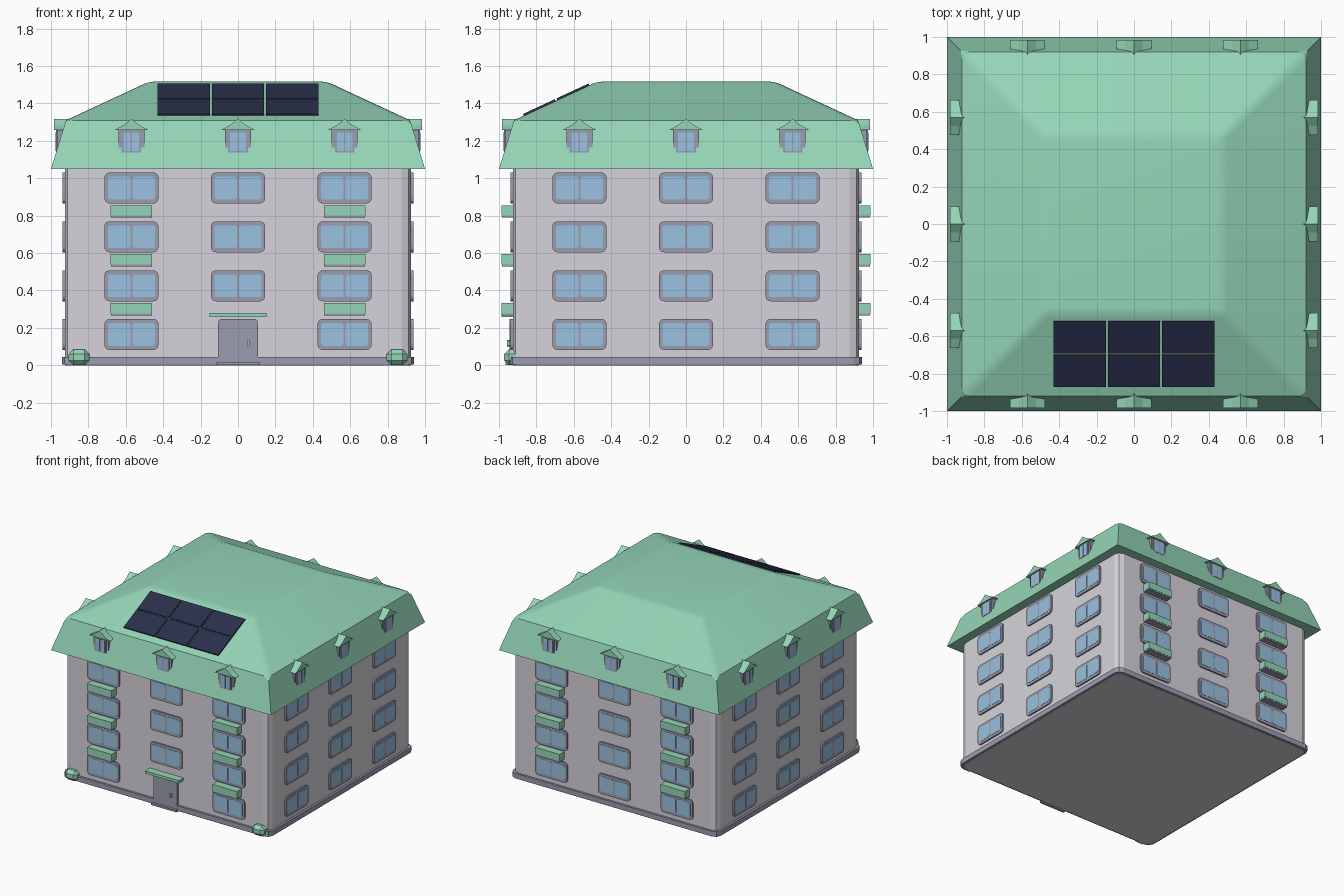
import bpy, bmesh, math
from mathutils import Matrix

cube = bpy.data.objects.get("Cube")
if cube:
    bpy.data.objects.remove(cube, do_unlink=True)


def material(name, rgb):
    lin = [((c / 255 + 0.055) / 1.055) ** 2.4 for c in rgb] + [1]
    m = bpy.data.materials.new(name)
    m.use_nodes = True
    m.diffuse_color = lin
    m.node_tree.nodes["Principled BSDF"].inputs["Base Color"].default_value = lin
    return m


GREEN = material("mint_green", (149, 214, 184))
WALL = material("pale_wall", (214, 212, 219))
TRIM = material("grey_trim", (155, 157, 176))
GLASS = material("blue_glass", (154, 194, 224))
SOLAR = material("navy_panel", (42, 47, 74))

parts = {}


def part(name, mat):
    """Mesh that collects every copy of one kind of part."""
    if name not in parts:
        parts[name] = (bmesh.new(), mat)
    return parts[name][0]


def side(k):
    """Maps (across, up, outward) to wall k, counted from the front."""
    return Matrix.Rotation(k * math.pi / 2, 4, 'Z') @ Matrix.Rotation(math.pi / 2, 4, 'X')


def prism(bm, outline, d0, d1, M):
    rings = [[bm.verts.new(M @ Matrix.Translation((u, v, d)).to_translation())
              for u, v in outline] for d in (d0, d1)]
    n = len(outline)
    bm.faces.new(rings[0][::-1])
    bm.faces.new(rings[1])
    for i in range(n):
        j = (i + 1) % n
        bm.faces.new((rings[0][i], rings[0][j], rings[1][j], rings[1][i]))


def rounded(cx, cy, w, h, r=0.0, steps=3):
    """Counter-clockwise rectangle outline with rounded corners."""
    if r == 0:
        steps = 0
    pts = []
    for q, (sx, sy) in enumerate(((1, 1), (-1, 1), (-1, -1), (1, -1))):
        for s in range(steps + 1):
            a = (q + (s / steps if steps else 0)) * math.pi / 2
            pts.append((cx + sx * (w / 2 - r) + r * math.cos(a),
                        cy + sy * (h / 2 - r) + r * math.sin(a)))
    return pts


# Walls and plinth
flat = Matrix.Identity(4)
prism(part("walls", WALL), rounded(0, 0, 1.85, 1.85, 0.05, 2), 0, 1.06, flat)
prism(part("plinth", TRIM), rounded(0, 0, 1.884, 1.884, 0.05, 2), 0.003, 0.045, flat)

# Mansard roof with softened ridges
roof = part("roof", GREEN)
rings = [[roof.verts.new((x * h, y * h, z)) for x, y in ((-1, -1), (1, -1), (1, 1), (-1, 1))]
         for h, z in ((1.0, 1.05), (0.92, 1.31), (0.475, 1.517))]
roof.faces.new(rings[0][::-1])
roof.faces.new(rings[2])
for low, high in zip(rings, rings[1:]):
    for i in range(4):
        j = (i + 1) % 4
        roof.faces.new((low[i], low[j], high[j], high[i]))
soft = [e for e in roof.edges if max(v.co.z for v in e.verts) > 1.4]
bmesh.ops.bevel(roof, geom=soft, offset=0.03, segments=3, profile=0.5, affect='EDGES')

COLUMNS = (-0.57, 0, 0.57)
FLOORS = (0.165, 0.425, 0.687, 0.948)

for k in range(4):
    M = side(k)
    # Windows, leaving room for the front door
    for x in COLUMNS:
        for z in FLOORS:
            if k == 0 and x == 0 and z == FLOORS[0]:
                continue
            prism(part("window_frames", TRIM), rounded(x, z, 0.29, 0.166, 0.028), 0.92, 0.937, M)
            for s in (-1, 1):
                prism(part("window_panes", GLASS), rounded(x + s * 0.066, z, 0.12, 0.122, 0.012, 2),
                      0.93, 0.939, M)
        # Dormers
        prism(part("dormer_walls", TRIM), rounded(x, 1.205, 0.14, 0.11), 0.86, 0.965, M)
        prism(part("dormer_frames", TRIM), rounded(x, 1.192, 0.105, 0.13, 0.012), 0.9, 0.973, M)
        for s in (-1, 1):
            prism(part("dormer_panes", GLASS), rounded(x + s * 0.023, 1.196, 0.038, 0.1), 0.95, 0.976, M)
        gable = ((-0.093, 1.257), (0.093, 1.257), (0.045, 1.282), (0, 1.317), (-0.045, 1.282))
        prism(part("dormer_roofs", GREEN), [(x + u, v) for u, v in gable], 0.86, 0.985, M)
    # Balconies on front and back
    if k % 2 == 0:
        for x in (COLUMNS[0], COLUMNS[2]):
            for z in FLOORS[1:]:
                prism(part("balcony_slabs", TRIM), rounded(x, z - 0.153, 0.22, 0.012), 0.92, 0.985, M)
                prism(part("balcony_boxes", GREEN), rounded(x, z - 0.12, 0.222, 0.055), 0.92, 0.987, M)

# Entrance
F = side(0)
prism(part("door", TRIM), rounded(0, 0.125, 0.212, 0.246, 0.018), 0.92, 0.945, F)
prism(part("door_step", TRIM), rounded(0, 0.009, 0.23, 0.016), 0.92, 0.965, F)
prism(part("door_handle", GREEN), rounded(0.055, 0.118, 0.014, 0.034, 0.004, 1), 0.94, 0.958, F)
prism(part("door_canopy", GREEN), rounded(0, 0.269, 0.306, 0.022), 0.92, 0.987, F)

# Clipped bushes at the front corners
for x in (-0.85, 0.85):
    bush = bmesh.new()
    bmesh.ops.create_cube(bush, size=1, matrix=Matrix.Translation((x, -0.917, 0.043))
                          @ Matrix.Diagonal((0.11, 0.11, 0.085, 1)))
    bmesh.ops.bevel(bush, geom=bush.edges[:], offset=0.025, segments=1, affect='EDGES')
    parts["bush_left" if x > 0 else "bush_right"] = (bush, GREEN)

# Solar panels on the front slope
slope = Matrix.Translation((0, -0.92, 1.31)) @ Matrix.Rotation(math.atan2(0.207, 0.445), 4, 'X')
for col in (-1, 0, 1):
    for row in (0, 1):
        prism(part("solar_panels", SOLAR), rounded(col * 0.29, 0.152 + row * 0.198, 0.28, 0.188),
              -0.004, 0.01, slope)

# Turn the collected parts into objects
for name, (bm, mat) in parts.items():
    bmesh.ops.recalc_face_normals(bm, faces=bm.faces[:])
    mesh = bpy.data.meshes.new(name)
    bm.to_mesh(mesh)
    bm.free()
    mesh.materials.append(mat)
    obj = bpy.data.objects.new(name, mesh)
    bpy.context.collection.objects.link(obj)
    if name == "roof":
        bpy.ops.object.select_all(action='DESELECT')
        obj.select_set(True)
        bpy.context.view_layer.objects.active = obj
        bpy.ops.object.shade_smooth_by_angle(angle=math.radians(14))
